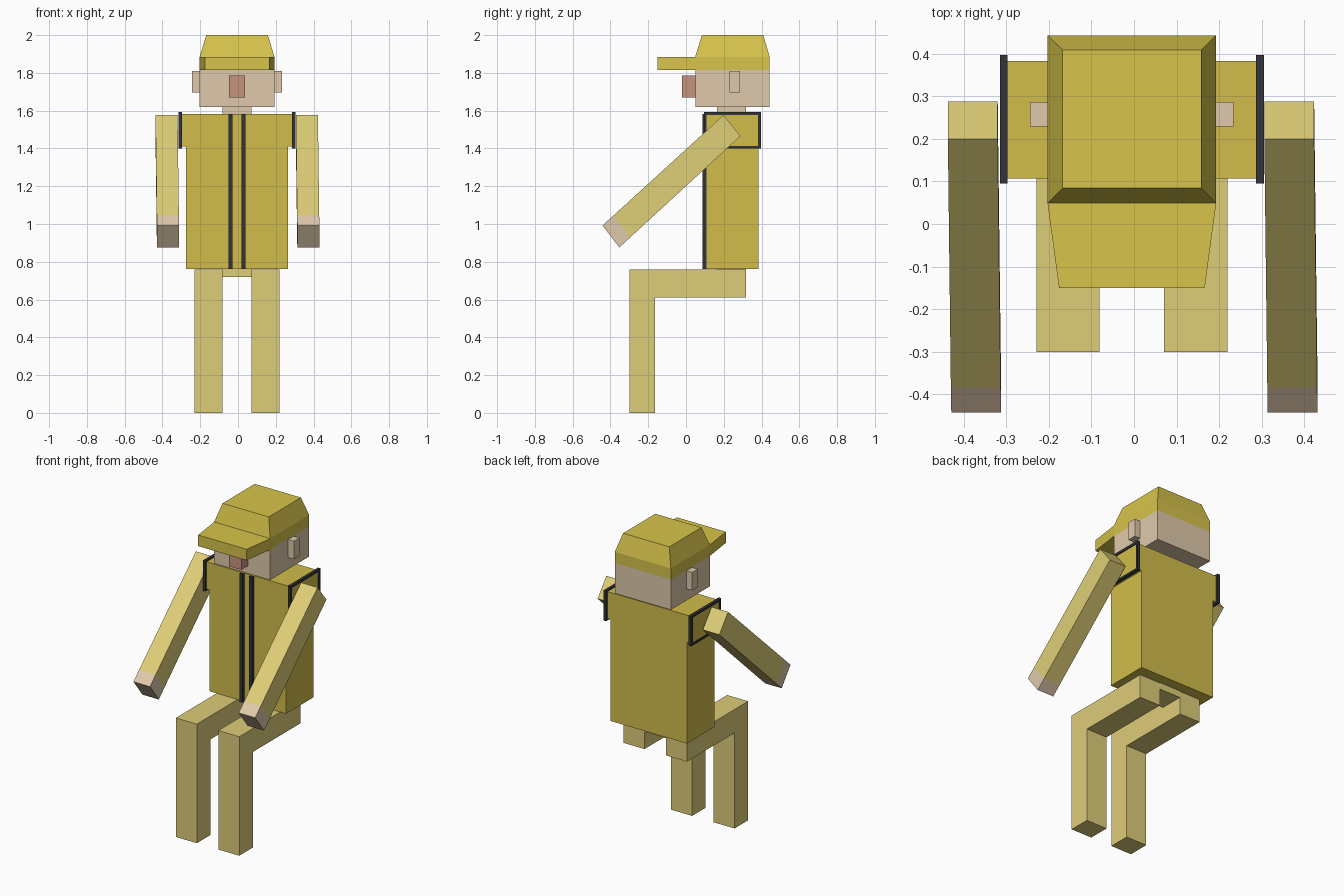
import bpy, bmesh

if "Cube" in bpy.data.objects:
    bpy.data.objects.remove(bpy.data.objects["Cube"])

CX = -0.005  # body's centre plane


def material(name, r, g, b):
    m = bpy.data.materials.new(name)
    m.diffuse_color = [(c / 255) ** 2.2 for c in (r, g, b)] + [1]
    m.use_nodes = True
    m.node_tree.nodes["Principled BSDF"].inputs["Base Color"].default_value = m.diffuse_color
    return m


JACKET = material("jacket_yellow", 208, 188, 76)
CLOTH = material("pale_yellow", 221, 204, 120)
SLEEVE = material("sleeve_yellow", 222, 205, 118)
SKIN = material("skin", 222, 200, 170)
NOSE = material("nose_pink", 196, 146, 125)
DARK = material("dark_trim", 54, 55, 60)
HAT = material("hat_yellow", 214, 194, 76)


def loft(name, a, b, mat):
    """Flat-faced solid between two rings with equal point counts."""
    bm = bmesh.new()
    va = [bm.verts.new(p) for p in a]
    vb = [bm.verts.new(p) for p in b]
    n = len(va)
    bm.faces.new(va)
    bm.faces.new(vb)
    for i in range(n):
        j = (i + 1) % n
        bm.faces.new((va[i], va[j], vb[j], vb[i]))
    bmesh.ops.recalc_face_normals(bm, faces=bm.faces)
    me = bpy.data.meshes.new(name)
    bm.to_mesh(me)
    bm.free()
    me.materials.append(mat)
    ob = bpy.data.objects.new(name, me)
    bpy.context.collection.objects.link(ob)
    return ob


def rect(x, y, z):
    return [(x[0], y[0], z), (x[1], y[0], z), (x[1], y[1], z), (x[0], y[1], z)]


def box(name, x, y, z, mat):
    return loft(name, rect(x, y, z[0]), rect(x, y, z[1]), mat)


def mid(half):
    return (CX - half, CX + half)


def side(s, inner, outer):
    return tuple(sorted((CX + s * inner, CX + s * outer)))


# Torso, neck and hip connector
box("torso", mid(0.27), (0.107, 0.383), (0.763, 1.583), JACKET)
box("neck", mid(0.076), (0.165, 0.317), (1.583, 1.62), SKIN)
box("hip", mid(0.076), (0.165, 0.317), (0.72, 0.763), CLOTH)

# Head and nose
box("head", mid(0.198), (0.049, 0.443), (1.62, 1.814), SKIN)
box("nose", mid(0.043), (-0.02, 0.049), (1.67, 1.785), NOSE)

# Cap: band, tapered crown and tapered brim
box("cap_band", mid(0.198), (0.049, 0.443), (1.814, 1.885), HAT)
loft("cap_crown", rect(mid(0.198), (0.049, 0.443), 1.885),
     rect(mid(0.163), (0.084, 0.409), 2.0), HAT)
brim = [(CX - 0.198, 0.049), (CX - 0.171, -0.15), (CX + 0.171, -0.15), (CX + 0.198, 0.049)]
loft("cap_brim", [(x, y, 1.814) for x, y in brim], [(x, y, 1.885) for x, y in brim], HAT)

# Bent leg outline and the arm's side corners, as (y, z)
leg = [(-0.30, 0), (-0.163, 0), (-0.163, 0.61), (0.317, 0.61), (0.317, 0.76), (-0.30, 0.76)]
shoulder = [(0.199, 1.577), (0.288, 1.465)]
fingertip = [(-0.442, 0.992), (-0.353, 0.876)]
wrist = [tuple(f + 0.09 * (s - f) for s, f in zip(sp, fp))
         for sp, fp in zip(shoulder, fingertip)]


def arm_ring(s, pts, lean):
    x0, x1 = side(s, 0.313, 0.430)
    return [(x0 + lean, *pts[0]), (x1 + lean, *pts[0]),
            (x1 + lean, *pts[1]), (x0 + lean, *pts[1])]


for s, tag in ((-1, "left"), (1, "right")):
    # Legs
    x0, x1 = side(s, 0.076, 0.224)
    loft(f"leg_{tag}", [(x0, *p) for p in leg], [(x1, *p) for p in leg], CLOTH)
    # Ears
    box(f"ear_{tag}", side(s, 0.198, 0.239), (0.229, 0.286), (1.695, 1.81), SKIN)
    # Front jacket stripes
    box(f"stripe_{tag}", side(s, 0.023, 0.044), (0.087, 0.107), (0.763, 1.583), DARK)
    # Shoulder caps with a dark square frame
    box(f"shoulder_{tag}", side(s, 0.27, 0.303), (0.107, 0.383), (1.41, 1.583), JACKET)
    fx = side(s, 0.292, 0.310)
    for i, (y, z) in enumerate((((0.095, 0.397), (1.577, 1.592)),
                                ((0.095, 0.397), (1.399, 1.412)),
                                ((0.095, 0.109), (1.412, 1.577)),
                                ((0.381, 0.397), (1.412, 1.577)))):
        box(f"shoulder_trim_{tag}_{i}", fx, y, z, DARK)
    # Arms reach forward, with a slight lean to +x
    a, w, f = arm_ring(s, shoulder, -0.002), arm_ring(s, wrist, 0.005), arm_ring(s, fingertip, 0.006)
    loft(f"sleeve_{tag}", a, w, SLEEVE)
    loft(f"hand_{tag}", w, f, SKIN)
